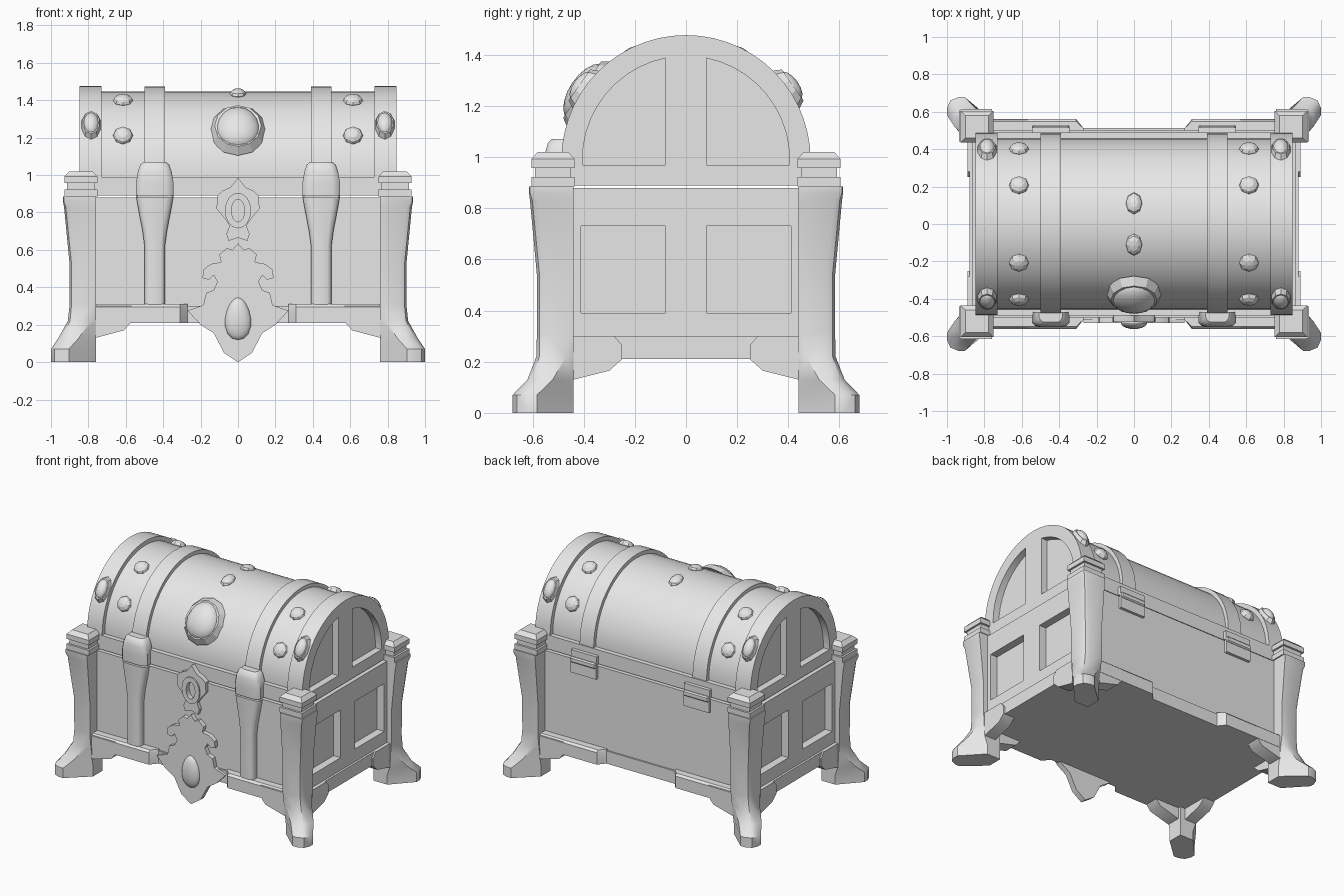
import bpy, bmesh, math
from mathutils import Matrix, Vector

cube = bpy.data.objects.get("Cube")
if cube:
    bpy.data.objects.remove(cube, do_unlink=True)

grey = bpy.data.materials.new("plain_grey")
grey.use_nodes = True
grey.diffuse_color = (0.8, 0.8, 0.8, 1)
grey.node_tree.nodes["Principled BSDF"].inputs["Base Color"].default_value = (0.8, 0.8, 0.8, 1)

SIDES = (("left", 1), ("right", -1))
ENDS = (("front", -1), ("back", 1))
SPRING = 0.99  # height where the lid arch begins


def finish(bm, name, smooth=True, angle=35):
    bmesh.ops.recalc_face_normals(bm, faces=bm.faces)
    mesh = bpy.data.meshes.new(name)
    bm.to_mesh(mesh)
    bm.free()
    mesh.materials.clear()
    mesh.materials.append(grey)
    ob = bpy.data.objects.new(name, mesh)
    bpy.context.collection.objects.link(ob)
    if smooth:
        bpy.ops.object.select_all(action='DESELECT')
        ob.select_set(True)
        bpy.context.view_layer.objects.active = ob
        bpy.ops.object.shade_smooth_by_angle(angle=math.radians(angle))
    return ob


def box(name, x, y, z, bevel=0.0):
    bm = bmesh.new()
    size = Vector((x[1] - x[0], y[1] - y[0], z[1] - z[0]))
    mid = Vector((sum(x), sum(y), sum(z))) / 2
    bmesh.ops.create_cube(bm, size=1, matrix=Matrix.Translation(mid) @ Matrix.Diagonal(size).to_4x4())
    if bevel:
        bmesh.ops.bevel(bm, geom=bm.edges[:], offset=bevel, segments=1, affect='EDGES')
    return finish(bm, name, False)


def slab(name, loops, axis, a, b):
    """Outlines (later ones are holes) extruded along axis from a to b."""
    cu = bpy.data.curves.new(name, 'CURVE')
    cu.dimensions, cu.fill_mode, cu.extrude = '2D', 'BOTH', abs(b - a) / 2
    for loop in loops:
        sp = cu.splines.new('POLY')
        sp.points.add(len(loop) - 1)
        for p, (u, v) in zip(sp.points, loop):
            p.co = (u, v, 0, 1)
        sp.use_cyclic_u = True
    tmp = bpy.data.objects.new(name, cu)
    mesh = bpy.data.meshes.new_from_object(tmp)
    bm = bmesh.new()
    bm.from_mesh(mesh)
    bpy.data.objects.remove(tmp)
    bpy.data.meshes.remove(mesh)
    bmesh.ops.remove_doubles(bm, verts=bm.verts, dist=0.0001)
    mid = (a + b) / 2
    for v in bm.verts:
        u, w, d = v.co
        v.co = (mid + d, u, w) if axis == 'X' else (u, mid + d, w)
    return finish(bm, name)


def loft(name, rings):
    bm = bmesh.new()
    rows = [[bm.verts.new(p) for p in ring] for ring in rings]
    n = len(rows[0])
    for r, s in zip(rows, rows[1:]):
        for i in range(n):
            bm.faces.new((r[i], r[(i + 1) % n], s[(i + 1) % n], s[i]))
    bm.faces.new(rows[0])
    bm.faces.new(rows[-1])
    return finish(bm, name)


def arc(r, start=0, stop=180, n=28):
    angles = [math.radians(start + (stop - start) * i / n) for i in range(n + 1)]
    return [(r * math.cos(t), SPRING + r * math.sin(t)) for t in angles]


def arch(r, base):
    return arc(r) + [(-r, base), (r, base)]


def rect(u0, u1, v0, v1):
    return [(u0, v0), (u1, v0), (u1, v1), (u0, v1)]


def flip(loop):
    return [(-u, v) for u, v in loop]


def lid_frame(x, end, elev, r):
    """Local frame on the arched lid, z pointing outwards."""
    e = math.radians(elev)
    n = Vector((0, end * math.cos(e), math.sin(e)))
    u = Vector((-end, 0, 0))
    m = Matrix((u, n.cross(u), n)).transposed().to_4x4()
    return Matrix.Translation(n * r + Vector((x, 0, SPRING))) @ m


def gem(name, frame, w, h, d, seg=8, rings=6, taper=0.0, smooth=False):
    bm = bmesh.new()
    bmesh.ops.create_uvsphere(bm, u_segments=seg, v_segments=rings, radius=1)
    for v in bm.verts:
        v.co.x *= 1 - taper * v.co.y
    bmesh.ops.transform(bm, matrix=frame @ Matrix.Diagonal((w, h, d, 1)), verts=bm.verts)
    return finish(bm, name, smooth, 50)


def setting(name, frame, w, h, d, seg):
    bm = bmesh.new()
    bmesh.ops.create_cone(bm, cap_ends=True, segments=seg, radius1=1, radius2=0.82, depth=1)
    bmesh.ops.transform(bm, matrix=frame @ Matrix.Diagonal((w, h, d, 1)), verts=bm.verts)
    return finish(bm, name, False)


# Chest body: core, base ledge and paneled ends
box("body_core", (-0.81, 0.81), (-0.5, 0.5), (0.3, 0.88))
box("body_base", (-0.88, 0.88), (-0.512, 0.512), (0.21, 0.3))
panel = rect(0.08, 0.41, 0.39, 0.73)
# Lid: barrel, rim, bands and paneled ends
slab("lid_barrel", [arch(0.457, 0.9)], 'X', -0.8, 0.8)
box("lid_rim", (-0.8, 0.8), (-0.49, 0.49), (0.89, SPRING))
window = [(0.08, 0.97), (0.405, 0.97)] + arc(0.405, 0, 78.6, 10)
for side, s in SIDES:
    slab(side + "_body_end", [rect(-0.5, 0.5, 0.3, 0.88), panel, flip(panel)], 'X', s * 0.81, s * 0.865)
    slab(side + "_lid_end", [arch(0.487, 0.89), window, flip(window)], 'X', s * 0.8, s * 0.848)
    slab(side + "_end_band", [arch(0.487, 0.89)], 'X', s * 0.73, s * 0.8)
    slab(side + "_lid_band", [arch(0.483, 0.9)], 'X', s * 0.39, s * 0.5)

# Legs: height, x reach, y reach, corner chamfer, inner fullness, outer shoulder
LEG = [(0, 0.24, 0.238, 0.06, 0.45, 0.6), (0.07, 0.24, 0.238, 0.06, 0.45, 0.6),
       (0.13, 0.2, 0.18, 0.05, 0.65, 0.45), (0.22, 0.15, 0.145, 0.04, 0.9, 0.2),
       (0.31, 0.14, 0.143, 0.035, 1, 0.1), (0.54, 0.142, 0.143, 0.035, 1, 0.1),
       (0.83, 0.17, 0.17, 0.03, 1, 0.1), (0.86, 0.176, 0.174, 0.015, 1, 0.1),
       (0.885, 0.176, 0.174, 0.015, 1, 0.1)]
CAP = [(0.885, 0), (0.922, 0), (0.922, 0.014), (0.958, 0.014), (0.958, 0), (0.993, 0), (1.02, 0.026)]
for side, sx in SIDES:
    for end, sy in ENDS:
        name = f"{end}_{side}_"
        rings = []
        for z, w, d, c, k, j in LEG:
            ring = [(0, 0), (w * k, 0), (w, d * j), (w, d - c), (w - c * 0.3, d - c * 0.3),
                    (w - c, d), (w * j, d), (0, d * k)]
            rings.append([(sx * (0.76 + u), sy * (0.44 + v), z) for u, v in ring])
        loft(name + "leg", rings)
        loft(name + "leg_cap", [[(sx * u, sy * v, z) for u, v in
                                 rect(0.752 + i, 0.928 - i, 0.435 + i, 0.605 - i)] for z, i in CAP])
        # Brackets running from the foot along both faces
        bracket = [(0.48, 0.12), (0.44, 0.13), (0.3, 0.165), (0.25, 0.21), (0.25, 0.265), (0.28, 0.3), (0.48, 0.3)]
        slab(name + "side_bracket", [[(sy * u, z) for u, z in bracket]], 'X', sx * 0.8, sx * 0.89)
        bracket = [(0.8, 0.12), (0.76, 0.13), (0.61, 0.17), (0.57, 0.215), (0.57, 0.3), (0.8, 0.3)]
        slab(name + "face_bracket", [[(sx * u, z) for u, z in bracket]], 'Y', sy * 0.46, sy * 0.56)
        # Skirt with a slanted inner end and chamfered top
        skirt = [(0.8, 0.49), (0.27, 0.49), (0.27, 0.512), (0.31, 0.562), (0.8, 0.562)]
        loft(name + "skirt", [[(sx * u, sy * min(v, lim), z) for u, v in skirt]
                              for z, lim in ((0.21, 1), (0.295, 1), (0.31, 0.548))])
        # Ornaments on the lid
        f = lid_frame(sx * 0.785, sy, 35, 0.494)
        setting(name + "corner_setting", f, 0.056, 0.09, 0.03, 10)
        gem(name + "corner_gem", f, 0.043, 0.07, 0.038, 12, 8, 0, True)
        gem(name + "upper_stud", lid_frame(sx * 0.615, sy, 63, 0.457), 0.053, 0.053, 0.033)
        gem(name + "lower_stud", lid_frame(sx * 0.615, sy, 29, 0.457), 0.053, 0.053, 0.033)

for end, sy in ENDS:
    gem(end + "_top_stud", lid_frame(0, sy, 76, 0.457), 0.044, 0.06, 0.028)
f = lid_frame(0, -1, 34, 0.467)
setting("main_setting", f, 0.152, 0.162, 0.045, 12)
gem("main_gem", f, 0.118, 0.13, 0.07, 16, 10, 0.1, True)


def strap(name, x, levels):
    rings = []
    for z, w, y in levels:
        half = [(1, 0.47), (1, y - 0.025), (0.85, y - 0.008), (0.6, y)]
        ring = half + flip(half)[::-1]
        rings.append([(x + u * w, -v, z) for u, v in ring])
    loft(name, rings)


# Front straps and rear hinges
for side, s in SIDES:
    x = s * 0.445
    strap(side + "_strap", x, [(0.305, 0.056, 0.55), (0.63, 0.056, 0.55), (0.7, 0.065, 0.55),
                               (0.83, 0.09, 0.55), (0.88, 0.098, 0.55)])
    strap(side + "_strap_head", x, [(0.89, 0.1, 0.55), (0.96, 0.1, 0.552), (1.02, 0.09, 0.55),
                                    (1.055, 0.078, 0.54), (1.07, 0.062, 0.525)])
    box(side + "_hinge_lower", (x - 0.1, x + 0.1), (0.49, 0.52), (0.79, 0.88))
    box(side + "_hinge_upper", (x - 0.1, x + 0.1), (0.48, 0.515), (0.89, 0.95))
    box(side + "_hinge_knuckle", (x - 0.1, x + 0.1), (0.5, 0.53), (0.865, 0.905), 0.008)

# Scrolled lock plate, hasp and drop gem
plate = [(0.03, 0.6), (0.06, 0.61), (0.1, 0.575), (0.09, 0.535), (0.145, 0.525), (0.185, 0.495),
         (0.19, 0.45), (0.155, 0.44), (0.13, 0.465), (0.11, 0.43), (0.13, 0.385), (0.17, 0.37),
         (0.185, 0.305), (0.27, 0.275), (0.2, 0.2), (0.13, 0.155), (0.075, 0.05)]
slab("lock_plate", [[(0, 0.635)] + plate + [(0, 0)] + flip(plate)[::-1]], 'Y', -0.49, -0.53)
hasp = [(0.04, 0.935), (0.085, 0.915), (0.11, 0.89), (0.115, 0.82), (0.08, 0.78), (0.045, 0.73),
        (0.062, 0.685), (0.05, 0.648)]


def oval(w, h, n=16):
    return [(w * math.cos(math.tau * i / n), 0.81 + h * math.sin(math.tau * i / n)) for i in range(n)]


slab("hasp", [[(0, 0.985)] + hasp + [(0, 0.665)] + flip(hasp)[::-1], oval(0.035, 0.06)], 'Y', -0.48, -0.525)
slab("hasp_ring", [oval(0.07, 0.095), oval(0.035, 0.06)], 'Y', -0.52, -0.535)
f = Matrix.Translation((0, -0.527, 0.232)) @ Matrix.Rotation(math.pi / 2, 4, 'X')
gem("drop_gem", f, 0.07, 0.115, 0.035, 16, 10, 0.18, True)
